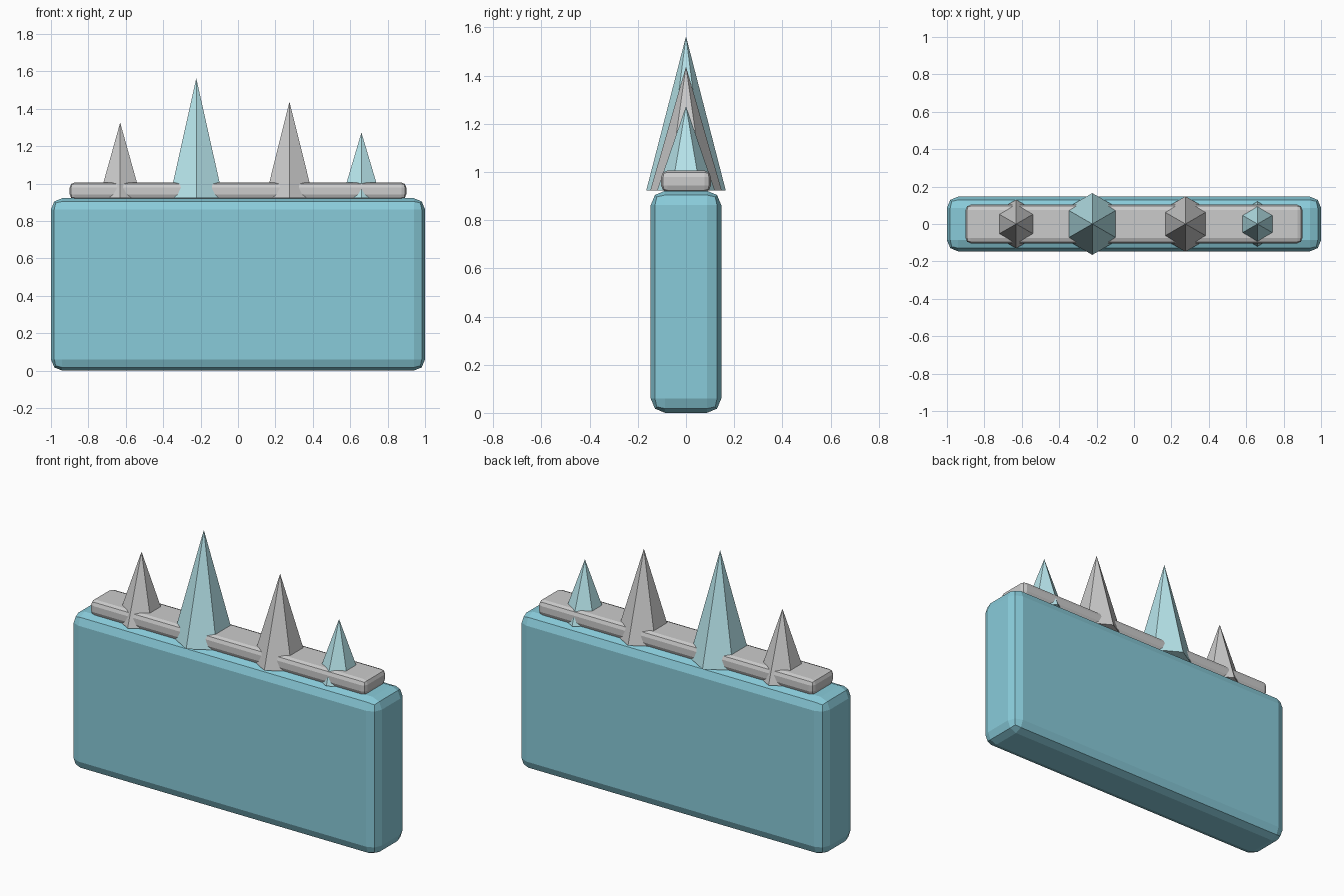
import bpy
import math

if "Cube" in bpy.data.objects:
    bpy.data.objects.remove(bpy.data.objects["Cube"])


def material(name, rgb):
    m = bpy.data.materials.new(name)
    m.diffuse_color = (*rgb, 1)
    m.use_nodes = True
    m.node_tree.nodes["Principled BSDF"].inputs["Base Color"].default_value = m.diffuse_color
    return m


def bevelled_box(name, size, z_mid, width, mat=None):
    bpy.ops.mesh.primitive_cube_add(size=1, location=(0, 0, z_mid))
    ob = bpy.context.object
    ob.name = name
    ob.scale = size
    bpy.ops.object.transform_apply(location=False, rotation=False, scale=True)
    bev = ob.modifiers.new("bevel", 'BEVEL')
    bev.width = width
    bev.segments = 2
    if mat:
        ob.data.materials.append(mat)
    return ob


def spike(name, x, radius, height, mat=None):
    # Six-sided cone with corners pointing along y
    base = 0.923
    bpy.ops.mesh.primitive_cone_add(vertices=6, radius1=radius, radius2=0, depth=height,
                                    location=(x, 0, base + height / 2))
    ob = bpy.context.object
    ob.name = name
    # Make sure one corner lies on the y axis
    v = max(ob.data.vertices, key=lambda v: v.co.x ** 2 + v.co.y ** 2).co
    ob.rotation_euler.z = math.pi / 2 - math.atan2(v.y, v.x)
    if mat:
        ob.data.materials.append(mat)


ice = material("ice", (0.25, 0.60, 0.70))
pale_ice = material("pale_ice", (0.48, 0.79, 0.84))

# Wall block and snow cap
bevelled_box("ice_wall", (2.0, 0.293, 0.922), 0.461, 0.06, ice)
bevelled_box("snow_cap", (1.8, 0.206, 0.09), 0.961, 0.027)

# Row of crystals along the top
for i, (x, r, h, mat) in enumerate([
    (-0.63, 0.130, 0.403, None),
    (-0.223, 0.165, 0.64, pale_ice),
    (0.275, 0.148, 0.515, None),
    (0.66, 0.120, 0.35, pale_ice),
]):
    spike(f"crystal_spike_{i + 1}", x, r, h, mat)
